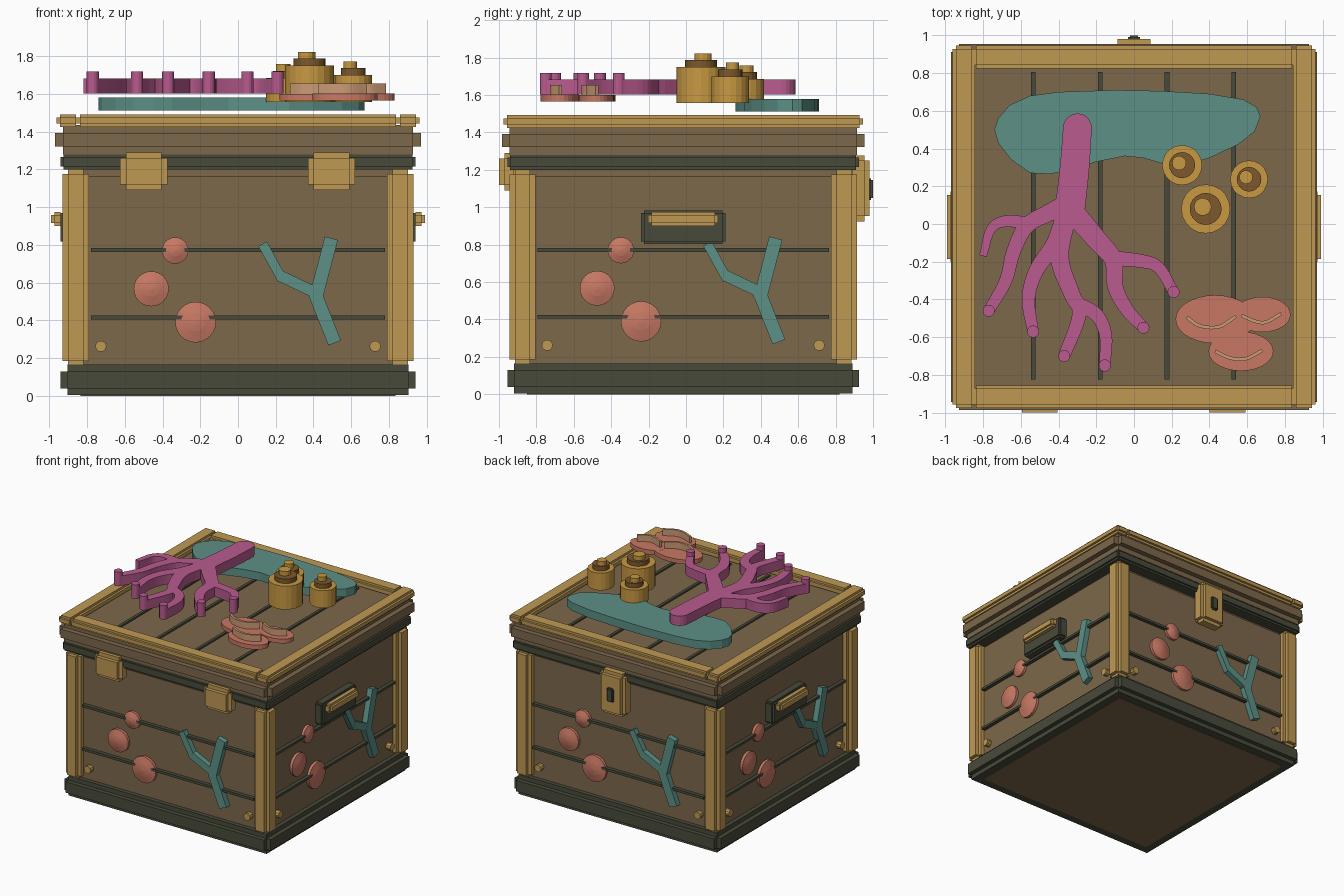
import bpy, bmesh, math
from mathutils import Matrix, Vector

if "Cube" in bpy.data.objects:
    bpy.data.objects.remove(bpy.data.objects["Cube"])

CY = -0.015          # depth centre of the chest
HALF = 0.87          # half width of the body


def material(name, rgb):
    m = bpy.data.materials.new(name)
    m.diffuse_color = (*rgb, 1)
    m.use_nodes = True
    m.node_tree.nodes["Principled BSDF"].inputs["Base Color"].default_value = m.diffuse_color
    return m


WOOD = material("brown_wood", (0.205, 0.138, 0.070))
IRON = material("dark_iron", (0.066, 0.068, 0.043))
BRASS = material("pale_brass", (0.520, 0.320, 0.088))
GOLD = material("warm_gold", (0.580, 0.320, 0.055))
RUST = material("rust_brown", (0.205, 0.098, 0.026))
TEAL = material("teal", (0.107, 0.280, 0.240))
SALMON = material("salmon", (0.580, 0.190, 0.127))
PINK = material("magenta_pink", (0.490, 0.105, 0.275))
TAN = material("pale_tan", (0.600, 0.330, 0.180))


def finish(name, bm, mat):
    bmesh.ops.recalc_face_normals(bm, faces=bm.faces)
    me = bpy.data.meshes.new(name)
    bm.to_mesh(me)
    bm.free()
    me.materials.append(mat)
    ob = bpy.data.objects.new(name, me)
    bpy.context.collection.objects.link(ob)
    return ob


def box(bm, lo, hi, M=Matrix()):
    lo, hi = Vector(lo), Vector(hi)
    bmesh.ops.create_cube(bm, size=1, matrix=M @ Matrix.Translation((lo + hi) / 2)
                          @ Matrix.Diagonal((*(hi - lo), 1)))


def stepped(bm, lo, hi, r, M=Matrix()):
    """Box with stepped edges: three crossing boxes, each full size on one axis."""
    for axis in range(3):
        d = [0 if i == axis else r for i in range(3)]
        box(bm, [a + b for a, b in zip(lo, d)], [a - b for a, b in zip(hi, d)], M)


def lathe(bm, x, y, rings, M=Matrix(), n=20, sy=1.0):
    """Closed solid from (radius, height) rings."""
    loops = [[bm.verts.new(M @ Vector((x + r * math.cos(math.tau * i / n),
                                       y + r * sy * math.sin(math.tau * i / n), z)))
              for i in range(n)] for r, z in rings]
    for a, b in zip(loops, loops[1:]):
        for i in range(n):
            bm.faces.new((a[i], a[(i + 1) % n], b[(i + 1) % n], b[i]))
    bm.faces.new(loops[0][::-1])
    bm.faces.new(loops[-1])


def ribbon(bm, pts, r0, r1, z0, z1, M=Matrix(), sub=5):
    """Flat strip of tapering half width along a smoothed path."""
    p = [Vector(q) for q in pts]
    p = [2 * p[0] - p[1]] + p + [2 * p[-1] - p[-2]]
    path = []
    for a, b, c, d in zip(p, p[1:], p[2:], p[3:]):
        for i in range(sub):
            t = i / sub
            path.append(0.5 * (2 * b + (c - a) * t + (2 * a - 5 * b + 4 * c - d) * t * t
                               + (3 * b - a - 3 * c + d) * t ** 3))
    path.append(p[-2])
    secs, last = [], len(path) - 1
    for i, q in enumerate(path):
        t = (path[min(i + 1, last)] - path[max(i - 1, 0)]).normalized()
        s = Vector((-t.y, t.x)) * (r0 + (r1 - r0) * i / last)
        secs.append([bm.verts.new(M @ Vector((*e, z))) for e, z in
                     ((q + s, z0), (q - s, z0), (q - s, z1), (q + s, z1))])
    for a, b in zip(secs, secs[1:]):
        for i in range(4):
            bm.faces.new((a[i], a[(i + 1) % 4], b[(i + 1) % 4], b[i]))
    bm.faces.new(secs[0][::-1])
    bm.faces.new(secs[-1])


def stepped_part(name, mat, r, *spans):
    bm = bmesh.new()
    for lo, hi in spans:
        stepped(bm, lo, hi, r)
    return finish(name, bm, mat)


def slab(name, mat, r, half, z0, z1):
    return stepped_part(name, mat, r, ((-half, CY - half, z0), (half, CY + half, z1)))


# Chest body, base, rim band and lid
slab("body", WOOD, 0.035, HALF, 0, 1.2)
slab("base", IRON, 0.036, 0.94, 0.003, 0.165)
slab("rim_band", IRON, 0.015, 0.94, 1.2, 1.28)
slab("lid", WOOD, 0.042, 0.97, 1.28, 1.435)

# Corner posts
stepped_part("corner_posts", BRASS, 0.03, *[
    ((sx * 0.86 - 0.07, CY + sy * 0.86 - 0.07, 0.155), (sx * 0.86 + 0.07, CY + sy * 0.86 + 0.07, 1.205))
    for sx in (-1, 1) for sy in (-1, 1)])

# Lid frame rails and lid slat lines
stepped_part("lid_side_rails", BRASS, 0.018, *[
    ((s * 0.902 - 0.06, CY - 0.96, 1.425), (s * 0.902 + 0.06, CY + 0.96, 1.492)) for s in (-1, 1)])
stepped_part("lid_end_rails", BRASS, 0.018, *[
    ((-0.855, CY + s * 0.9 - 0.06, 1.425), (0.855, CY + s * 0.9 + 0.06, 1.492)) for s in (-1, 1)])
bm = bmesh.new()
for x in (-0.535, -0.18, 0.175, 0.53):
    box(bm, (x - 0.012, CY - 0.81, 1.42), (x + 0.012, CY + 0.82, 1.448))
finish("lid_slat_lines", bm, IRON)

# Front clasps, back latch and its keyhole
stepped_part("front_clasps", BRASS, 0.03, *[
    ((x - 0.125, -1.0, 1.09), (x + 0.125, -0.89, 1.29)) for x in (-0.5, 0.495)])
stepped_part("back_latch", BRASS, 0.028, ((-0.115, 0.86, 0.925), (0.115, 0.982, 1.278)))
stepped_part("latch_keyhole", IRON, 0.01, ((-0.032, 0.95, 1.04), (0.032, 1.0, 1.155)))

# Side handles
stepped_part("handle_plates", IRON, 0.015, *[
    ((s * 0.9 - 0.042, CY - 0.225, 0.803), (s * 0.9 + 0.042, CY + 0.225, 0.983)) for s in (-1, 1)])
stepped_part("handle_bars", BRASS, 0.017, *[
    ((s * 0.957 - 0.033, CY - 0.187, 0.9), (s * 0.957 + 0.033, CY + 0.187, 0.975)) for s in (-1, 1)])

# Wall details, the same on all four sides
lines, bolts, discs, sprigs = (bmesh.new() for _ in range(4))
for k in range(4):
    W = (Matrix.Translation((0, CY, 0)) @ Matrix.Rotation(k * math.pi / 2, 4, 'Z')
         @ Matrix.Translation((0, -HALF, 0)) @ Matrix.Rotation(math.pi / 2, 4, 'X'))
    for z in (0.415, 0.772):
        box(lines, (-0.78, z - 0.01, -0.01), (0.78, z + 0.01, 0.03), W)
    for x in (-0.727, 0.727):
        lathe(bolts, x, 0.262, [(0.03, -0.01), (0.03, 0.04)], W, 10)
    for x, z, r in ((-0.333, 0.77, 0.07), (-0.46, 0.567, 0.093), (-0.225, 0.39, 0.108)):
        lathe(discs, x, z, [(r, -0.01), (r, 0.022), (r * 0.45, 0.037), (r * 0.1, 0.042)], W, 24)
    ribbon(sprigs, [(0.512, 0.28), (0.413, 0.53)], 0.036, 0.036, -0.01, 0.045, W, 1)
    ribbon(sprigs, [(0.41, 0.51), (0.495, 0.835)], 0.036, 0.036, -0.01, 0.045, W, 1)
    ribbon(sprigs, [(0.425, 0.54), (0.225, 0.635)], 0.03, 0.03, -0.01, 0.044, W, 1)
    ribbon(sprigs, [(0.235, 0.615), (0.13, 0.805)], 0.026, 0.026, -0.01, 0.043, W, 1)
finish("wall_lines", lines, IRON)
finish("wall_bolts", bolts, BRASS)
finish("wall_discs", discs, SALMON)
finish("wall_sprigs", sprigs, TEAL)

# Flat teal patch over the lid
outline = [(-0.74, .5), (-0.72, .56), (-0.66, .63), (-0.55, .68), (-0.4, .70), (-0.1, .71), (.15, .705),
           (.4, .69), (.58, .66), (.65, .62), (.67, .57), (.64, .49), (.55, .42), (.4, .35), (.27, .312),
           (.15, .32), (.05, .35), (-0.05, .36), (-0.2, .33), (-0.35, .28), (-0.45, .265), (-0.55, .27),
           (-0.65, .34), (-0.72, .43)]
bm = bmesh.new()
face = bm.faces.new([bm.verts.new((x, y, 1.513)) for x, y in outline])
ext = bmesh.ops.extrude_face_region(bm, geom=[face])
bmesh.ops.translate(bm, vec=(0, 0, 0.067), verts=[v for v in ext["geom"] if isinstance(v, bmesh.types.BMVert)])
finish("lid_patch", bm, TEAL)

# Branching coral with knobs at the tips
bm = bmesh.new()
Z0, Z1 = 1.602, 1.682
lathe(bm, -0.3, 0.51, [(0.076, Z0), (0.076, Z1)])
branches = [
    ([(-0.3, .51), (-0.315, .3), (-0.345, .03)], .076, .08),
    ([(-0.33, .12), (-0.45, .06), (-0.57, -.01), (-0.64, -.15), (-0.68, -.3), (-0.77, -.46)], .05, .03),
    ([(-0.54, .0), (-0.68, .015), (-0.76, -.03), (-0.8, -.17)], .036, .02),
    ([(-0.36, .06), (-0.42, -.1), (-0.52, -.25), (-0.56, -.4), (-0.535, -.57)], .05, .03),
    ([(-0.35, .08), (-0.395, -.17), (-0.33, -.37), (-0.29, -.48), (-0.37, -.7)], .055, .032),
    ([(-0.31, -.42), (-0.2, -.48), (-0.15, -.59), (-0.155, -.75)], .04, .03),
    ([(-0.33, .07), (-0.2, -.08), (-0.11, -.19), (-0.1, -.33), (-0.04, -.45), (.05, -.55)], .06, .03),
    ([(-0.13, -.18), (.03, -.195), (.13, -.23), (.21, -.36)], .04, .028)]
for pts, r0, r1 in branches:
    ribbon(bm, pts, r0, r1, Z0, Z1)
for i in (1, 3, 4, 5, 6, 7):
    lathe(bm, *branches[i][0][-1], [(0.032, Z0), (0.032, 1.718)], n=14)
finish("branching_coral", bm, PINK)

# Barrel cups: gold drum, rust ring, gold knob
drums, rings = bmesh.new(), bmesh.new()
for x, y, r, top in ((0.38, 0.08, 0.13, 1.75), (0.255, 0.312, 0.106, 1.685), (0.61, 0.237, 0.1, 1.7)):
    lathe(drums, x, y, [(r, 1.557), (r, top)])
    lathe(rings, x, y, [(r * 0.65, top - 0.02), (r * 0.65, top + 0.037)])
    lathe(drums, x - 0.016, y + 0.011, [(r * 0.36, top), (r * 0.36, top + 0.073)], n=14)
finish("barrel_cups", drums, GOLD)
finish("cup_rings", rings, RUST)

# Lobed fungus with standing wavy ribs
bm = bmesh.new()
for i, (x, y, rx, ry) in enumerate(((0.43, -0.505, 0.21, 0.128), (0.68, -0.48, 0.15, 0.094),
                                    (0.567, -0.675, 0.172, 0.104))):
    lathe(bm, x, y, [(rx, 1.565), (rx, 1.6 + i * 0.001)], n=28, sy=ry / rx)
finish("lobed_fungus", bm, SALMON)
bm = bmesh.new()
for pts in ([(.28, -.495), (.35, -.54), (.45, -.545), (.54, -.49)],
            [(.57, -.485), (.64, -.515), (.7, -.52), (.78, -.475)],
            [(.43, -.675), (.51, -.71), (.59, -.715), (.68, -.67)]):
    ribbon(bm, pts, 0.009, 0.009, 1.595, 1.655)
finish("fungus_ribs", bm, TAN)
